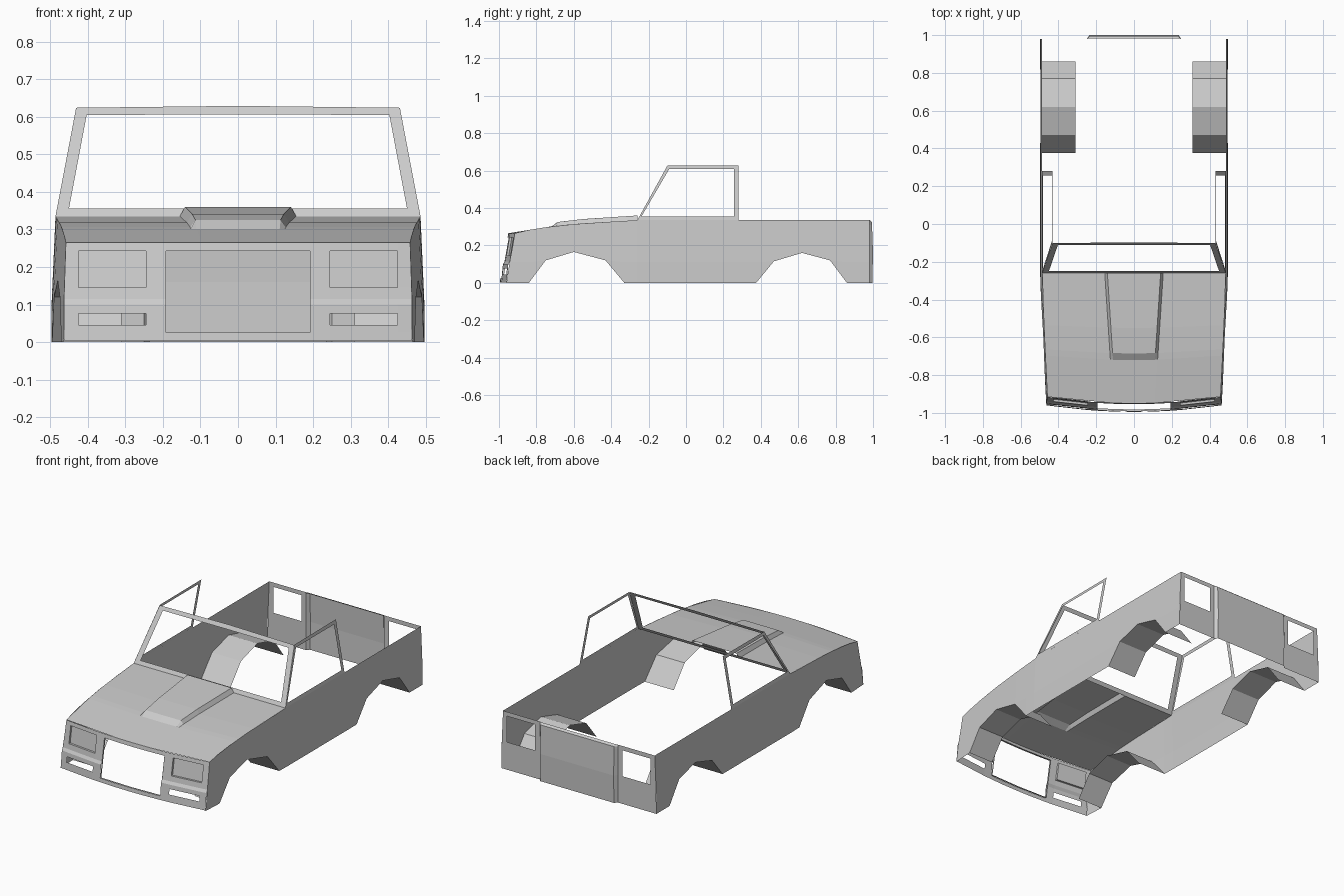
import bpy

cube = bpy.data.objects.get("Cube")
if cube:
    bpy.data.objects.remove(cube)

grey = bpy.data.materials.new("body_grey")
grey.use_nodes = True
grey.diffuse_color = (0.6, 0.6, 0.6, 1)
grey.node_tree.nodes["Principled BSDF"].inputs["Base Color"].default_value = (0.6, 0.6, 0.6, 1)


def sheet(name, rows, skip=lambda i, j: False, flip=False):
    """Thin surface through rows of points; skip() leaves openings."""
    n = len(rows[0])
    verts = [p for row in rows for p in row]
    faces = []
    for i in range(len(rows) - 1):
        for j in range(n - 1):
            if not skip(i, j):
                a = i * n + j
                f = (a, a + 1, a + n + 1, a + n)
                faces.append(f[::-1] if flip else f)
    mesh = bpy.data.meshes.new(name)
    mesh.from_pydata(verts, [], faces)
    mesh.materials.append(grey)
    ob = bpy.data.objects.new(name, mesh)
    bpy.context.collection.objects.link(ob)
    return ob


def interp(points, t):
    """Piecewise linear lookup."""
    for (a, u), (b, v) in zip(points, points[1:]):
        if t <= b:
            return u + (v - u) * max(0, (t - a) / (b - a))
    return points[-1][1]


def half_width(y, z):
    taper = min(1, max(0, (-0.25 - y) / 0.7)) ** 1.3
    return interp([(0, 0.497), (0.11, 0.496), (0.335, 0.486)], z) - 0.033 * taper


def top_z(y):
    return interp([(-0.95, 0.265), (-0.7, 0.305), (-0.55, 0.318), (-0.26, 0.335)], y)


def nose_y(z):
    return interp([(0, -0.995), (0.1, -0.985), (0.115, -0.975), (0.265, -0.95)], z)


BOW = 0.035          # how far the nose corners sweep back
SIDES = (("left", 1), ("right", -1))
FRONT_ARCH = [(-0.84, 0), (-0.75, 0.12), (-0.6, 0.165), (-0.43, 0.12), (-0.33, 0)]
REAR_ARCH = [(0.375, 0), (0.47, 0.115), (0.62, 0.16), (0.77, 0.12), (0.86, 0)]

# Body sides, with wheel openings in the lower edge
stations = [(-0.96, 0)] + FRONT_ARCH + [(-0.26, 0)] + REAR_ARCH + [(0.98, 0)]
for side, s in SIDES:
    rows = []
    for k, (y, low) in enumerate(stations):
        high = top_z(y)
        row = []
        for z in (low, max(low, 0.11), 0.2, high):
            yy = nose_y(z) + BOW if k == 0 else y
            row.append((s * half_width(yy, z), yy, z))
        rows.append(row)
    sheet(side + "_body_side", rows, flip=s < 0)

    # Wheel arch liners
    for end, arch in (("front", FRONT_ARCH), ("rear", REAR_ARCH)):
        rows = [[(s * 0.31, y, z), (s * half_width(y, z), y, z)] for y, z in arch]
        sheet(f"{side}_{end}_wheel_arch", rows, flip=s > 0)

    # Door window frame, leaning inward toward the roof
    outer = [(-0.26, 0.335), (-0.1, 0.626), (0.28, 0.628), (0.28, 0.335)]
    inner = [(-0.238, 0.355), (-0.09, 0.608), (0.257, 0.608), (0.257, 0.355)]
    ring = [[(s * interp([(0.335, 0.486), (0.628, 0.431)], z), y, z)
             for y, z in loop + loop[:1]] for loop in (outer, inner)]
    sheet(side + "_door_window_frame", ring, flip=s < 0)


# Windscreen frame with a slightly arched header
def screen(x, z):
    return (x, -0.26 + (z - 0.335) * 0.16 / 0.29, z)


outer = [(-0.486, 0.335), (-0.431, 0.624), (0, 0.629), (0.431, 0.624), (0.486, 0.335), (0, 0.335)]
inner = [(-0.45, 0.356), (-0.403, 0.605), (0, 0.606), (0.403, 0.605), (0.45, 0.356), (0, 0.356)]
sheet("windscreen_frame", [[screen(*p) for p in loop + loop[:1]] for loop in (outer, inner)])

# Bonnet with a raised central scoop
rows = []
for y, lift in ((-0.95, 0), (-0.84, 0), (-0.72, 0), (-0.685, 0.019), (-0.55, 0.023), (-0.26, 0.025)):
    fade = (-0.26 - y) / 0.69
    s = 0.155 - 0.03 * fade / 0.67
    t = s - 0.014
    w = half_width(y + BOW * fade, top_z(y))
    row = []
    for x, up in ((-w, 0), (-s, 0), (-t, lift), (0, lift), (t, lift), (s, 0), (w, 0)):
        row.append((x, y + BOW * fade * (x / w) ** 2, top_z(y) + up))
    rows.append(row)
sheet("bonnet", rows)


# Nose panel with grille, headlight and lower lamp openings
def nose_point(x, z, back=0.0):
    if abs(x) > 0.45:
        x = half_width(nose_y(z) + BOW, z) * (1 if x > 0 else -1)
    return (x, nose_y(z) + BOW * min(1, (x / 0.458) ** 2) + back, z)


half = [0.1, 0.192, 0.245, 0.425, 0.46]
xs = [-x for x in reversed(half)] + [0] + half
zs = [0.003, 0.025, 0.045, 0.076, 0.1, 0.115, 0.145, 0.243, 0.265]


def nose_hole(i, j):
    x = abs(xs[j] + xs[j + 1]) / 2
    z = (zs[i] + zs[i + 1]) / 2
    grille = x < 0.19 and 0.025 < z < 0.243
    lamp = 0.245 < x < 0.425 and (0.045 < z < 0.076 or 0.145 < z < 0.243)
    return grille or lamp


sheet("nose_panel", [[nose_point(x, z) for x in xs] for z in zs], nose_hole)

# Recessed headlight lenses and their rims
for side, s in SIDES:
    corners = [(0.245, 0.145), (0.425, 0.145), (0.425, 0.243), (0.245, 0.243)]
    loop = corners + corners[:1]
    sheet(side + "_headlight_rim",
          [[nose_point(s * x, z, b) for x, z in loop] for b in (0, 0.012)], flip=s > 0)
    sheet(side + "_headlight",
          [[nose_point(s * x, z, 0.012) for x in (0.245, 0.425)] for z in (0.145, 0.243)], flip=s < 0)

# Grille opening rim
loop = [(x, 0.025) for x in (-0.192, 0, 0.192)] + [(x, 0.243) for x in (0.192, 0, -0.192)]
sheet("grille_rim", [[nose_point(x, z, b) for x, z in loop + loop[:1]] for b in (0, 0.01)])

# Rear panel: lamp openings either side of a raised tailgate
half = [0.236, 0.25, 0.28, 0.46, 0.49]
xs_rear = [-x for x in reversed(half)] + half
zs_rear = [0, 0.16, 0.31, 0.325, 0.335]
rows = []
for z in zs_rear:
    row = []
    for x in xs_rear:
        gate = abs(x) < 0.24
        y = 0.98 + (interp([(0, 0.016), (0.16, 0.02), (0.325, 0.014), (0.335, 0.002)], z) if gate else 0)
        if abs(x) > 0.48:
            x = half_width(y, z) * (1 if x > 0 else -1)
        row.append((x, y, z))
    rows.append(row)
sheet("rear_panel", rows,
      lambda i, j: i == 1 and 0.28 < abs(xs_rear[j] + xs_rear[j + 1]) / 2 < 0.46, flip=True)
